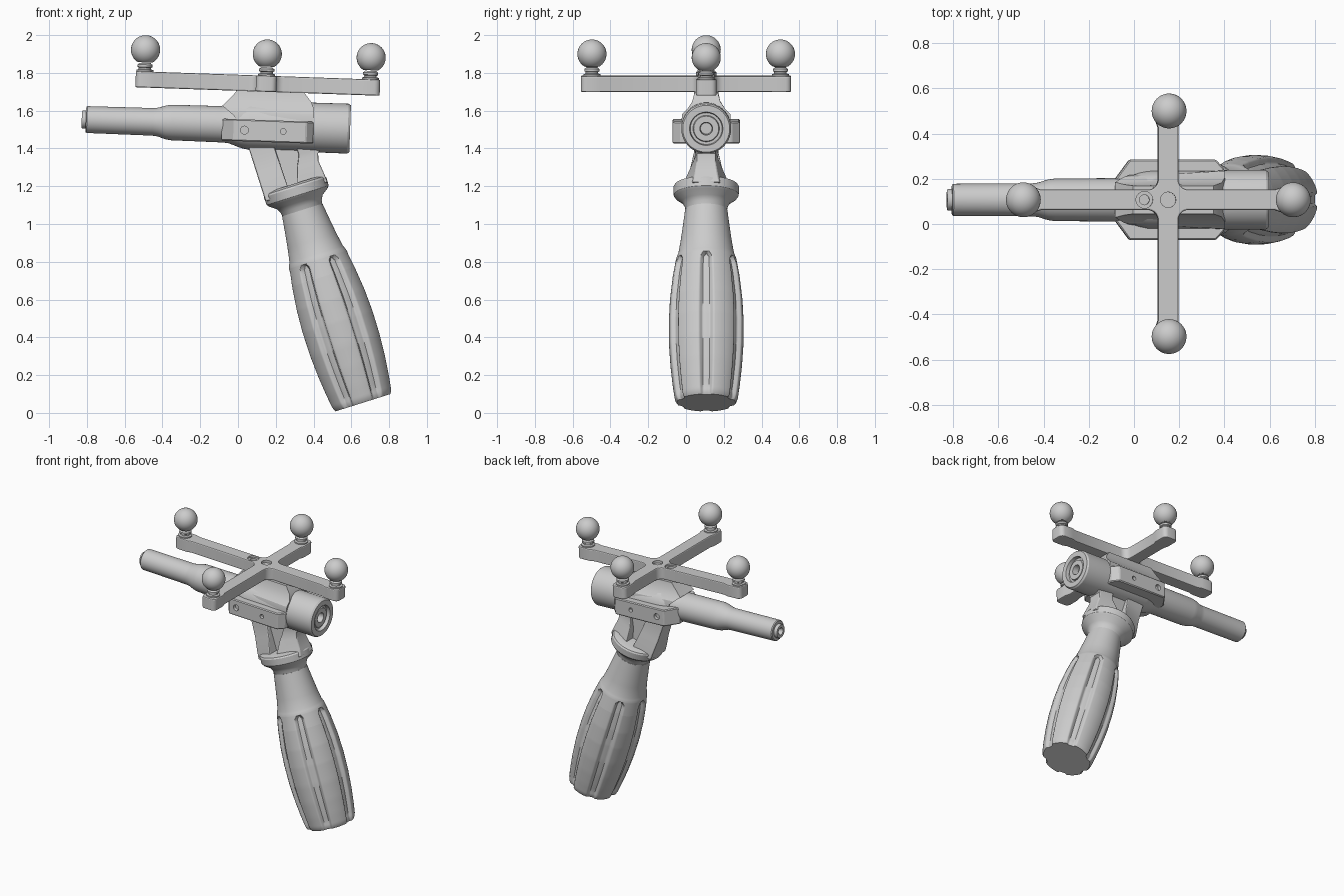
import bpy, bmesh, math
from mathutils import Matrix, Vector

if "Cube" in bpy.data.objects:
    bpy.data.objects.remove(bpy.data.objects["Cube"])

TAU = math.tau
# Local frames: tilted head (x along the barrel) and raked handle (z along the grip)
HEAD = Matrix.Translation((0, 0.107, 1.525)) @ Matrix.Rotation(math.radians(2), 4, 'Y')
GRIP = Matrix.Translation((0.662, 0.107, 0.054)) @ Matrix.Rotation(math.radians(-17.5), 4, 'Y')


def skin(name, rings, frame, angle=32):
    """Bridge a stack of equal-length rings and cap both ends."""
    bm = bmesh.new()
    vs = [[bm.verts.new(frame @ Vector(p)) for p in r] for r in rings]
    n = len(vs[0])
    for a, b in zip(vs, vs[1:]):
        for i in range(n):
            j = (i + 1) % n
            bm.faces.new((a[i], a[j], b[j], b[i]))
    bm.faces.new(vs[0][::-1])
    bm.faces.new(vs[-1])
    bmesh.ops.recalc_face_normals(bm, faces=bm.faces[:])
    me = bpy.data.meshes.new(name)
    bm.to_mesh(me)
    bm.free()
    ob = bpy.data.objects.new(name, me)
    bpy.context.collection.objects.link(ob)
    smooth(ob, angle)
    return ob


def smooth(ob, angle=32):
    bpy.ops.object.select_all(action='DESELECT')
    ob.select_set(True)
    bpy.context.view_layer.objects.active = ob
    bpy.ops.object.shade_smooth_by_angle(angle=math.radians(angle))


def lathe(name, profile, frame, axis='Z', at=(0, 0, 0), n=48):
    """Revolve (position, radius) pairs about an axis."""
    rings = []
    for h, r in profile:
        ring = []
        for i in range(n):
            c, s = r * math.cos(TAU * i / n), r * math.sin(TAU * i / n)
            p = {'Z': (c, s, h), 'X': (h, c, s), 'Y': (c, h, s)}[axis]
            ring.append([p[k] + at[k] for k in range(3)])
        rings.append(ring)
    return skin(name, rings, frame)


def bevel(ob, width, segments=2, limit=40):
    m = ob.modifiers.new("bevel", 'BEVEL')
    m.width, m.segments = width, segments
    m.limit_method, m.angle_limit = 'ANGLE', math.radians(limit)
    bpy.context.view_layer.objects.active = ob
    bpy.ops.object.modifier_apply(modifier=m.name)
    smooth(ob)


def drill(ob, cutters):
    for c in cutters:
        m = ob.modifiers.new("hole", 'BOOLEAN')
        m.operation, m.solver, m.object = 'DIFFERENCE', 'EXACT', c
        bpy.context.view_layer.objects.active = ob
        bpy.ops.object.modifier_apply(modifier=m.name)
        bpy.data.objects.remove(c)
    smooth(ob)


def rect(x0, x1, w0, w1, z):
    return [(x0, -w0, z), (x1, -w1, z), (x1, w1, z), (x0, w0, z)]


# Barrel, housing cylinder and recessed rear end as one revolved body
lathe("barrel_body", [
    (-0.80, 0.018), (-0.828, 0.025), (-0.828, 0.044), (-0.822, 0.048), (-0.806, 0.048),
    (-0.806, 0.066), (-0.80, 0.071), (-0.45, 0.073), (-0.425, 0.076), (-0.38, 0.09),
    (-0.35, 0.094), (-0.09, 0.096), (-0.05, 0.098), (0.02, 0.122), (0.06, 0.13),
    (0.582, 0.132), (0.594, 0.124), (0.594, 0.088), (0.57, 0.084), (0.57, 0.07),
    (0.582, 0.066), (0.582, 0.034), (0.54, 0.03)], HEAD, 'X', n=64)

# Saddle rising from the housing to the cross
saddle = skin("saddle", [
    rect(0.0, 0.40, 0.11, 0.125, -0.03),
    rect(-0.02, 0.40, 0.11, 0.13, 0.045),
    rect(-0.05, 0.40, 0.10, 0.128, 0.07),
    rect(-0.087, 0.40, 0.078, 0.10, 0.098),
    rect(-0.05, 0.383, 0.068, 0.075, 0.135),
    rect(-0.01, 0.345, 0.062, 0.062, 0.182)], HEAD, 25)

# Chamfered side plates with pin holes
half = [(-0.086, 0.088), (-0.02, 0.178), (0.362, 0.178), (0.40, 0.135)]
outline = half + [(x, -y) for x, y in reversed(half)]
plates = skin("side_plates", [[(x, y, z) for x, y in outline] for z in (-0.086, 0.03)], HEAD)
bevel(plates, 0.006, 1)
drill(plates, [lathe("cutter", [(s * 0.155, r), (s * 0.2, r)], HEAD, 'Y', (x, 0, -0.027), 24)
               for x, r in ((0.035, 0.021), (0.24, 0.015)) for s in (-1, 1)])

# Four-armed cross: flared rounded ends, filleted inner corners
CX, W, F = 0.142, 0.045, 0.045
TOP, LOW = 0.265, 0.18
pts = []
for k, length in enumerate((0.602, 0.45, 0.692, 0.664)):
    R = Matrix.Rotation(k * TAU / 4, 2)
    c, e = 0.03, 0.055
    arm = [(length - 0.13, -W), (length - 0.10, -e)]
    for sy, start in ((-1, -90), (1, 0)):
        for i in range(6):
            t = math.radians(start + 18 * i)
            arm.append((length - c + c * math.cos(t), sy * (e - c) + c * math.sin(t)))
    arm += [(length - 0.10, e), (length - 0.13, W)]
    for i in range(9):
        t = math.radians(270 - 90 * i / 8)
        arm.append((W + F + F * math.cos(t), W + F + F * math.sin(t)))
    pts += [R @ Vector(p) for p in arm]
cross = skin("marker_cross", [[(p.x + CX, p.y, z) for p in pts] for z in (LOW, TOP)], HEAD)
bevel(cross, 0.007, 2, 60)
drill(cross, [lathe("cutter", [(TOP - d, r), (TOP + 0.05, r)], HEAD, 'Z', (x, 0, 0), 32)
              for x, r, d in ((CX, 0.034, 0.018), (0.037, 0.037, 0.012), (0.037, 0.022, 0.05))])

# Marker balls on grooved posts
for i, (x, y) in enumerate(((-0.503, 0), (0.692, 0), (CX, 0.393), (CX, -0.605))):
    ball = [(0.115 - 0.077 * math.cos(math.pi * j / 24), 0.077 * math.sin(math.pi * j / 24))
            for j in range(4, 24)] + [(0.1919, 0.002)]
    post = [(-0.01, 0.045), (0.008, 0.045), (0.012, 0.033), (0.02, 0.033),
            (0.024, 0.04), (0.036, 0.04), (0.04, 0.034)]
    lathe(f"ball_post_{i + 1}", post + [(0.045, 0.03)], HEAD, 'Z', (x, y, TOP))
    lathe(f"marker_ball_{i + 1}", ball, HEAD, 'Z', (x, y, TOP))

# Stem between housing and collar: front flange, web and rear flange
front = skin("stem_front", [
    rect(-0.172, -0.035, 0.085, 0.13, 1.17),
    rect(-0.172, -0.036, 0.078, 0.118, 1.23),
    rect(-0.172, -0.038, 0.062, 0.085, 1.32),
    rect(-0.172, -0.04, 0.058, 0.066, 1.40),
    rect(-0.172, -0.04, 0.058, 0.06, 1.47)], GRIP)
bevel(front, 0.008, 2)
skin("stem_web", [rect(-0.10, 0.14, 0.045, 0.045, 1.17),
                  rect(-0.10, 0.14, 0.04, 0.04, 1.45)], GRIP)
rear = skin("stem_rear", [
    rect(0.01, 0.172, 0.13, 0.07, 1.17),
    rect(0.02, 0.168, 0.118, 0.06, 1.22),
    rect(0.04, 0.160, 0.085, 0.05, 1.29),
    rect(0.06, 0.170, 0.066, 0.05, 1.33),
    rect(0.07, 0.200, 0.06, 0.05, 1.355),
    rect(0.07, 0.235, 0.06, 0.05, 1.37),
    rect(0.07, 0.235, 0.06, 0.05, 1.40)], GRIP)
bevel(rear, 0.006, 2, 60)

# Collar at the top of the grip
lathe("collar", [(1.06, 0.108), (1.09, 0.114), (1.115, 0.128), (1.14, 0.163), (1.152, 0.172),
                 (1.195, 0.174), (1.205, 0.168), (1.215, 0.14)], GRIP, n=64)

# Grip: barrel-shaped with six round-ended flutes
KEYS = [(0, 0.155), (0.012, 0.163), (0.03, 0.168), (0.1, 0.178), (0.2, 0.189), (0.32, 0.197),
        (0.45, 0.198), (0.57, 0.192), (0.7, 0.177), (0.795, 0.160), (0.812, 0.154),
        (0.825, 0.148), (0.9, 0.135), (1.0, 0.121), (1.07, 0.112)]


def grip_radius(s):
    for (a, ra), (b, rb) in zip(KEYS, KEYS[1:]):
        if s <= b:
            return ra + (rb - ra) * (s - a) / (b - a)
    return KEYS[-1][1]


def ease(t):
    t = min(1, max(0, t))
    return t * t * (3 - 2 * t)


N = 180
levels = sorted({k[0] for k in KEYS} | {0.02 * i for i in range(2, 36)}
                | {0.72 + 0.008 * i for i in range(10)})
rings = []
for s in levels:
    ring = []
    for i in range(N):
        a = TAU * i / N
        off = abs((a + TAU / 12) % (TAU / 6) - TAU / 12)
        tip = math.sqrt(max(0, 1 - max(0, (s - 0.75) / 0.04) ** 2))
        depth = 0.022 * ease((0.2 * tip - off) / 0.09) * (0.6 + 0.4 * ease(s / 0.06))
        r = grip_radius(s) - depth
        ring.append((r * math.cos(a), r * math.sin(a), s))
    rings.append(ring)
skin("grip", rings, GRIP, 40)
